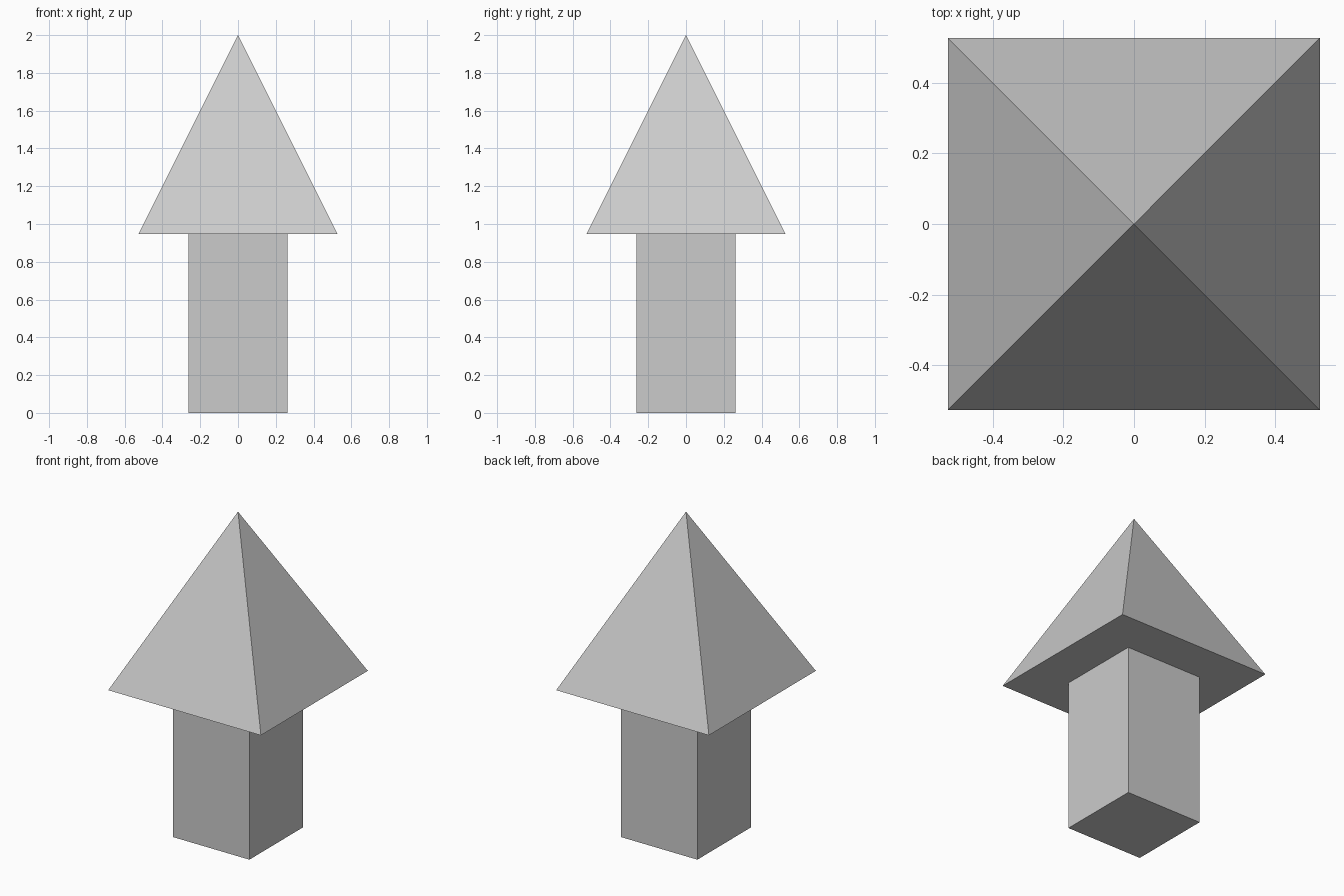
import bpy
import math

if "Cube" in bpy.data.objects:
    bpy.data.objects.remove(bpy.data.objects["Cube"])

ROOF_HALF = 0.527
POST_HALF = 0.263
EAVES_Z = 0.947
TOP_Z = 2.0


def square_prism(name, half_bottom, half_top, z0, z1):
    """Four-sided, flat-faced cone or box aligned to the axes."""
    bpy.ops.mesh.primitive_cone_add(
        vertices=4,
        radius1=half_bottom * math.sqrt(2),
        radius2=half_top * math.sqrt(2),
        depth=z1 - z0,
        location=(0, 0, (z0 + z1) / 2),
        rotation=(0, 0, math.pi / 4),
    )
    obj = bpy.context.object
    obj.name = name
    bpy.ops.object.transform_apply(location=True, rotation=True, scale=True)
    return obj


# Square post standing on the ground
square_prism("post", POST_HALF, POST_HALF, 0, EAVES_Z)

# Overhanging pyramid on top
square_prism("pyramid_top", ROOF_HALF, 0, EAVES_Z, TOP_Z)
